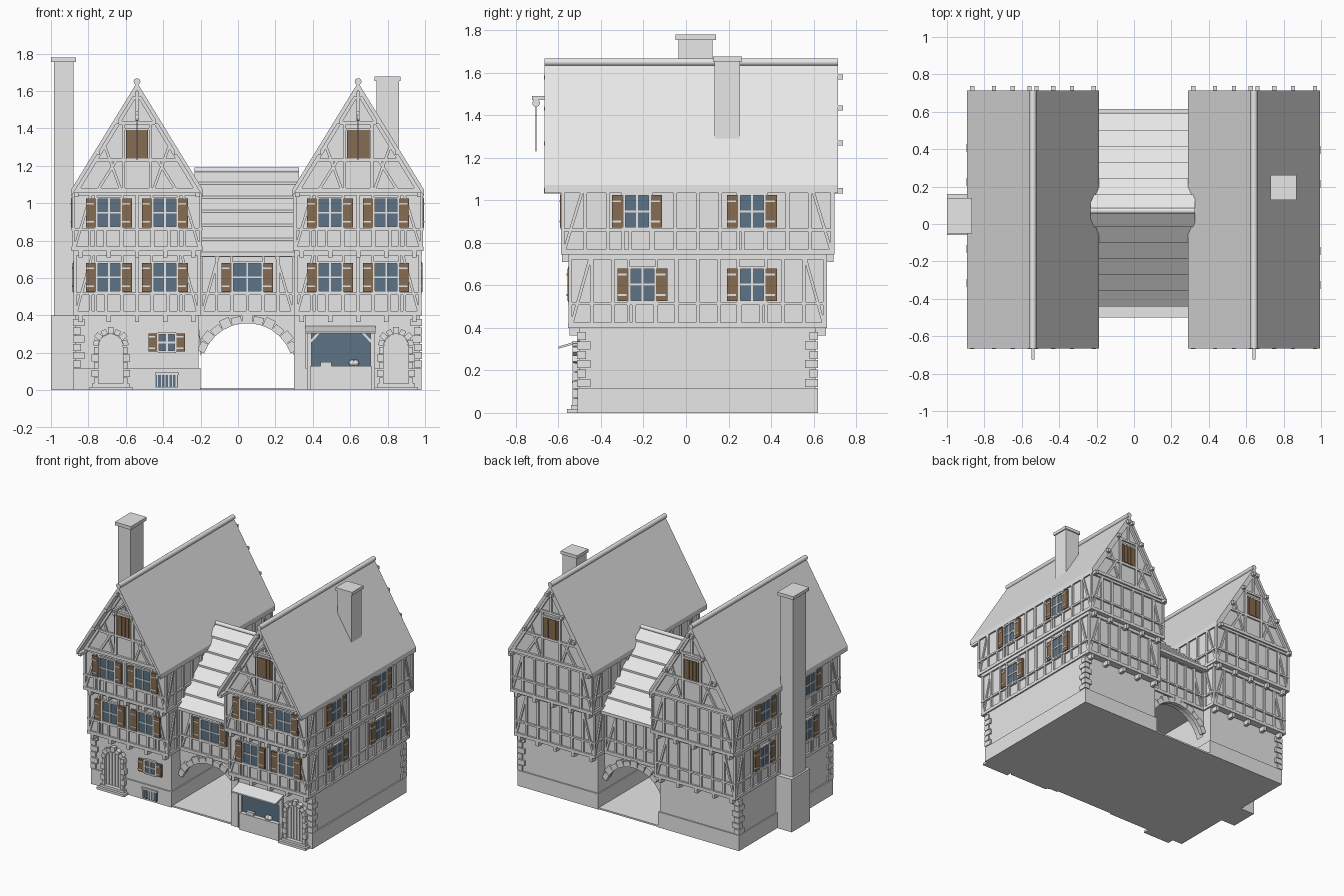
import bpy, bmesh
from math import pi, cos, sin, atan2, hypot, radians
from mathutils import Matrix, Vector

if "Cube" in bpy.data.objects:
    bpy.data.objects.remove(bpy.data.objects["Cube"])

T = Matrix.Translation
R = Matrix.Rotation
I = Matrix.Identity(4)


def material(name, rgb):
    m = bpy.data.materials.new(name)
    m.use_nodes = True
    m.diffuse_color = (*rgb, 1)
    m.node_tree.nodes["Principled BSDF"].inputs["Base Color"].default_value = (*rgb, 1)
    return m


GREY = material("pale_grey", (0.8, 0.8, 0.8))
BROWN = material("shutter_brown", (0.24, 0.15, 0.085))
GLASS = material("glass_blue", (0.11, 0.17, 0.24))
parts = {}


def part(name, mat=GREY):
    if name not in parts:
        parts[name] = (bmesh.new(), mat)
    return parts[name][0]


def box(name, lo, hi, M=I, mat=GREY):
    lo, hi = Vector(lo), Vector(hi)
    S = Matrix.Diagonal((*(hi - lo), 1))
    bmesh.ops.create_cube(part(name, mat), size=1, matrix=M @ T((lo + hi) / 2) @ S)


def beam(name, p, q, M, w=0.017, d=0.012, mat=GREY):
    # Beam lying on a wall, from p to q given as (along, up)
    L, a = hypot(q[0] - p[0], q[1] - p[1]), atan2(q[1] - p[1], q[0] - p[0])
    A = M @ T(((p[0] + q[0]) / 2, 0, (p[1] + q[1]) / 2)) @ R(-a, 4, 'Y')
    box(name, (-L / 2, -d, -w / 2), (L / 2, 0.004, w / 2), A, mat)


def prism(name, pts, y0, y1, M=I, mat=GREY):
    bm = part(name, mat)
    a, b = [[bm.verts.new(M @ Vector((x, y, z))) for x, z in pts] for y in (y0, y1)]
    bm.faces.new(a)
    bm.faces.new(b[::-1])
    for i in range(len(a)):
        j = (i + 1) % len(a)
        bm.faces.new((a[i], b[i], b[j], a[j]))


def rod(name, r, L, M):
    bmesh.ops.create_cone(part(name), cap_ends=True, segments=16, radius1=r, radius2=r, depth=L, matrix=M)


def window(name, M, u, z0, z1, w=0.13, shutter=0.058):
    h = w / 2
    box(name + "_glass", (u - h, -0.007, z0), (u + h, 0.002, z1), M, GLASS)
    f = name + "_window_frames"
    for x in (u - h, u + h):
        beam(f, (x, z0), (x, z1), M, 0.012, 0.016)
    for z in (z0, z1):
        beam(f, (u - h, z), (u + h, z), M, 0.012, 0.016)
    beam(f, (u, z0), (u, z1), M, 0.009, 0.012)
    beam(f, (u - h, (z0 + z1) / 2), (u + h, (z0 + z1) / 2), M, 0.009, 0.012)
    for s in (-1, 1):
        a, b = sorted((u + s * (h + 0.005), u + s * (h + shutter)))
        box(name + "_shutters", (a, -0.018, z0 + 0.003), (b, 0, z1 - 0.003), M, BROWN)
        for t in (0.2, 0.8):
            z = z0 + t * (z1 - z0)
            box(f, (a, -0.021, z - 0.004), (b - 0.01, -0.01, z + 0.004), M)


def timber_wall(name, M, half, z0, z1, bays, wins=(), win_w=0.13):
    # Plates, sill rail, posts, corner braces and windows of one storey
    t = name + "_timbers"
    rail = z0 + 0.115
    for z, w in ((z0 + 0.012, 0.024), (rail, 0.014), (z1 - 0.012, 0.024)):
        beam(t, (-half, z), (half, z), M, w, 0.014)
    for i in range(bays + 1):
        u = -half + 0.008 + (2 * half - 0.016) * i / bays
        blocked = any(abs(u - c) < win_w / 2 + 0.06 for c in wins)
        beam(t, (u, z0), (u, rail if blocked else z1), M)
    for c in wins:
        for s in (-1, 1):
            x = c + s * (win_w / 2 + 0.006)
            beam(t, (x, z0), (x, z1), M, 0.014)
        window(name, M, c, rail + 0.008, rail + 0.168, win_w)
    for s in (-1, 1):
        beam(t, (s * (half - 0.015), z0 + 0.02), (s * (half - 0.10), z1 - 0.02), M, 0.014, 0.010)


def arch_stones(name, M, u, z, r, thick, n, a0, a1, depth):
    for i in range(n):
        a = a0 + (a1 - a0) * (i + 0.5) / n
        long = thick * (1.15 if i % 2 else 0.9)
        w = 0.46 * r * abs(a1 - a0) / n * 1.1
        A = M @ T((u, 0, z)) @ R(-a, 4, 'Y')
        box(name, (r, -depth, -w), (r + long, 0.01, w), A)


def arched_door(name, M, u):
    r, spring = 0.066, 0.235
    arc = [(u + r * cos(pi * i / 10), spring + r * sin(pi * i / 10)) for i in range(11)]
    prism(name + "_door", [(u + r, 0.03)] + arc + [(u - r, 0.03)], -0.012, 0.01, M)
    for i in range(-2, 3):
        top = spring + (r * r - (i * 0.024) ** 2) ** 0.5 - 0.01
        box(name + "_door", (u + i * 0.024 - 0.009, -0.018, 0.04), (u + i * 0.024 + 0.009, 0, top), M)
    arch_stones(name + "_door_stones", M, u, spring, r, 0.032, 7, 0, pi, 0.034)
    for s in (-1, 1):
        for i in range(5):
            a, b = sorted((u + s * r, u + s * (r + (0.036 if i % 2 else 0.024))))
            box(name + "_door_stones", (a, -0.034, 0.03 + i * 0.041), (b, 0.01, 0.068 + i * 0.041), M)
    box(name + "_door_steps", (u - 0.115, -0.06, 0), (u + 0.115, 0, 0.018), M)
    box(name + "_door_steps", (u - 0.10, -0.04, 0.018), (u + 0.10, 0, 0.036), M)


CY = 0.055


def facing(cx, turn, dist):
    # Wall frame: x runs along the wall, -y points outward
    return T((cx, CY, 0)) @ R(radians(turn), 4, 'Z') @ T((0, -dist, 0))


def house(n, cx, outer):
    # Wall masses
    def mass(name, hx, hy, z0, z1):
        box(name, (cx - hx, CY - hy, z0), (cx + hx, CY + hy, z1))
    mass(n + "_ground_floor", 0.33, 0.555, 0, 0.41)
    mass(n + "_plinth", 0.339, 0.565, 0, 0.118)
    mass(n + "_first_floor", 0.327, 0.595, 0.4, 0.75)
    mass(n + "_second_floor", 0.335, 0.63, 0.745, 1.07)
    prism(n + "_gable", [(-0.335, 1.06), (0.335, 1.06), (0, 1.612)], -0.64, 0.64, T((cx, CY, 0)))
    # Half-timbered storeys
    for z0, z1, hx, hy, side in ((0.4, 0.745, 0.327, 0.595, (-0.26, 0.255)),
                                 (0.745, 1.065, 0.335, 0.63, (-0.285, 0.255))):
        timber_wall(n, facing(cx, 0, hy), hx + 0.012, z0, z1, 8, (-0.15, 0.15))
        timber_wall(n, facing(cx, 180, hy), hx + 0.012, z0, z1, 7)
        for s in (-1, 1):
            wins = [s * u for u in side] if s == outer else ()
            timber_wall(n, facing(cx, 90 * s, hx), hy + 0.012, z0, z1, 12, wins, 0.12)
        for turn in (0, 180):
            M = facing(cx, turn, hy)
            for i in range(5):
                u = -0.3 + 0.15 * i
                box(n + "_joist_ends", (u - 0.012, -0.008, z0 - 0.035), (u + 0.012, 0.05, z0 + 0.005), M)
    # Gable framing, loft hatch and roof beam ends
    for turn in (0, 180):
        M, t = facing(cx, turn, 0.64), n + "_gable_timbers"
        beam(t, (-0.335, 1.07), (0.335, 1.07), M, 0.024, 0.016)
        beam(t, (-0.225, 1.23), (0.225, 1.23), M)
        beam(t, (-0.105, 1.43), (0.105, 1.43), M)
        beam(t, (0, 1.43), (0, 1.6), M)
        box(n + "_loft_hatch", (-0.06, -0.01, 1.24), (0.06, 0, 1.39), M, BROWN)
        for x in (-0.03, 0.0, 0.03):
            box(n + "_loft_hatch", (x - 0.012, -0.015, 1.243), (x + 0.012, 0, 1.387), M, BROWN)
        beam(t, (-0.07, 1.396), (0.07, 1.396), M, 0.012)
        for s in (-1, 1):
            beam(t, (s * 0.073, 1.07), (s * 0.073, 1.43), M)
            beam(t, (s * 0.21, 1.07), (s * 0.11, 1.23), M, 0.015)
            beam(t, (s * 0.09, 1.08), (s * 0.17, 1.30), M, 0.015, 0.010)
            beam(t, (s * 0.005, 1.59), (s * 0.335, 1.05), M, 0.026, 0.016)
            for x, z in ((0.018, 1.58), (0.108, 1.435), (0.208, 1.27), (0.325, 1.045)):
                y = 0.075 if turn == 0 else 0.035
                box(n + "_purlin_ends", (s * x - 0.011, -y - 0.008, z - 0.012), (s * x + 0.011, 0, z + 0.012), M)
    # Roof with ridge roll
    slope = [(0, 1.645), (0.352, 1.072), (0.352, 1.035), (0, 1.605), (-0.352, 1.035), (-0.352, 1.072)]
    prism(n + "_roof", slope, -0.665, 0.715, T((cx, 0, 0)))
    rod(n + "_ridge_roll", 0.018, 1.38, T((cx, 0.025, 1.65)) @ R(pi / 2, 4, 'X'))
    # Hoist beam, pulley and rope
    box(n + "_hoist_beam", (cx - 0.008, -0.725, 1.472), (cx + 0.008, -0.58, 1.49))
    rod(n + "_pulley", 0.018, 0.014, T((cx, -0.705, 1.457)) @ R(pi / 2, 4, 'Y'))
    rod(n + "_rope", 0.002, 0.21, T((cx, -0.705, 1.335)))
    # Corner stones on the outer side
    for sy in (-1, 1):
        for i in range(6):
            lx, ly = (0.062, 0.042) if i % 2 else (0.042, 0.062)
            x, y = cx + outer * 0.342, CY + sy * 0.567
            lo = (min(x, x - outer * lx), min(y, y - sy * ly), 0.122 + i * 0.044)
            hi = (max(x, x - outer * lx), max(y, y - sy * ly), 0.160 + i * 0.044)
            box(n + "_corner_stones", lo, hi)


house("left_house", -0.54, -1)
house("right_house", 0.642, 1)

# Left ground floor: door, small window, cellar grate
front = T((0, CY - 0.555, 0))
arched_door("left_house", front, -0.68)
window("left_house", front, -0.38, 0.205, 0.305, 0.095, 0.05)
box("cellar_glass", (-0.44, -0.018, 0.015), (-0.32, 0, 0.085), front, GLASS)
beam("cellar_grate", (-0.445, 0.088), (-0.315, 0.088), front, 0.012, 0.022)
for i in range(6):
    x = -0.43 + 0.02 * i
    beam("cellar_grate", (x, 0.015), (x, 0.085), front, 0.006, 0.021)

# Right ground floor: door and shop front
arched_door("right_house", front, 0.845)
box("shop_glass", (0.39, -0.008, 0.13), (0.71, 0, 0.31), front, GLASS)
box("shop_counter", (0.385, -0.035, 0), (0.715, 0, 0.128), front)
for x in (0.38, 0.72):
    beam("shop_posts", (x, 0.0), (x, 0.33), front, 0.024, 0.02)
    s = 1 if x < 0.5 else -1
    beam("shop_posts", (x, 0.25), (x + s * 0.06, 0.315), front, 0.012, 0.016)
box("shop_corner_post", (0.30, -0.012, 0), (0.36, 0.05, 0.4), front)
prism("shop_awning", [(-0.6, 0.302), (-0.5, 0.33), (-0.5, 0.342), (-0.6, 0.312)], 0.36, 0.735,
      Matrix(((0, 1, 0, 0), (1, 0, 0, 0), (0, 0, 1, 0), (0, 0, 0, 1))))
box("shop_goods", (0.44, -0.03, 0.128), (0.50, -0.008, 0.152), front)
for x in (0.61, 0.63):
    bmesh.ops.create_uvsphere(part("shop_goods"), u_segments=10, v_segments=6, radius=0.018,
                              matrix=front @ T((x, -0.018, 0.145)))

# Gatehouse between the houses
box("passage_floor", (-0.22, -0.5, 0), (0.32, 0.615, 0.012))
box("gatehouse_walls", (-0.23, -0.395, 0.4), (0.33, 0.535, 0.74))
for turn, y in ((0, -0.395), (180, 0.535)):
    M = T((0.05, y, 0)) @ R(radians(turn), 4, 'Z')
    timber_wall("gatehouse", M, 0.255, 0.4, 0.735, 6, (0,) if turn == 0 else (), 0.16)
    arch_stones("gate_arch_stones", M, 0, 0.112, 0.245, 0.045, 11, radians(20), radians(160), 0.02)
    ring = [(0.26 * cos(radians(a)), 0.112 + 0.26 * sin(radians(a))) for a in range(16, 165, 8)]
    prism("gate_spandrel", [(0.27, 0.4)] + ring + [(-0.27, 0.4)], 0, 0.06, M)

# Gatehouse roof in stepped courses
ridge, courses = (0.07, 1.175), 6
outline = []
for ex in (-0.44, 0.59):
    run = []
    for i in range(courses):
        for k, lift in ((i, 0), (i + 1, 0.014)):
            f = k / courses
            run.append((ridge[0] + (ex - ridge[0]) * f, ridge[1] - 0.45 * f + lift))
    run.append((ex, 0.715))
    outline += run if ex < 0 else run[:0:-1]
swap = Matrix(((0, 1, 0, 0), (1, 0, 0, 0), (0, 0, 1, 0), (0, 0, 0, 1)))
prism("gatehouse_roof", outline, -0.232, 0.326, swap)
rod("gatehouse_ridge_roll", 0.015, 0.558, T((0.047, 0.07, 1.175)) @ R(pi / 2, 4, 'Y'))

# Chimneys
box("tall_chimney_base", (-1.0, -0.06, 0), (-0.86, 0.16, 0.40))
box("tall_chimney", (-0.985, -0.035, 0.38), (-0.88, 0.125, 1.76))
box("tall_chimney_cap", (-1.0, -0.05, 1.755), (-0.865, 0.14, 1.78))
box("short_chimney", (0.74, 0.135, 1.2), (0.86, 0.255, 1.66))
box("short_chimney_cap", (0.73, 0.128, 1.652), (0.868, 0.263, 1.676))

# Turn every part into an object
for name, (bm, mat) in parts.items():
    bmesh.ops.recalc_face_normals(bm, faces=bm.faces)
    me = bpy.data.meshes.new(name)
    bm.to_mesh(me)
    bm.free()
    me.materials.append(mat)
    ob = bpy.data.objects.new(name, me)
    bpy.context.collection.objects.link(ob)
    if name.endswith(("roll", "pulley", "rope")):
        bpy.context.view_layer.objects.active = ob
        ob.select_set(True)
        bpy.ops.object.shade_smooth_by_angle()
        ob.select_set(False)
